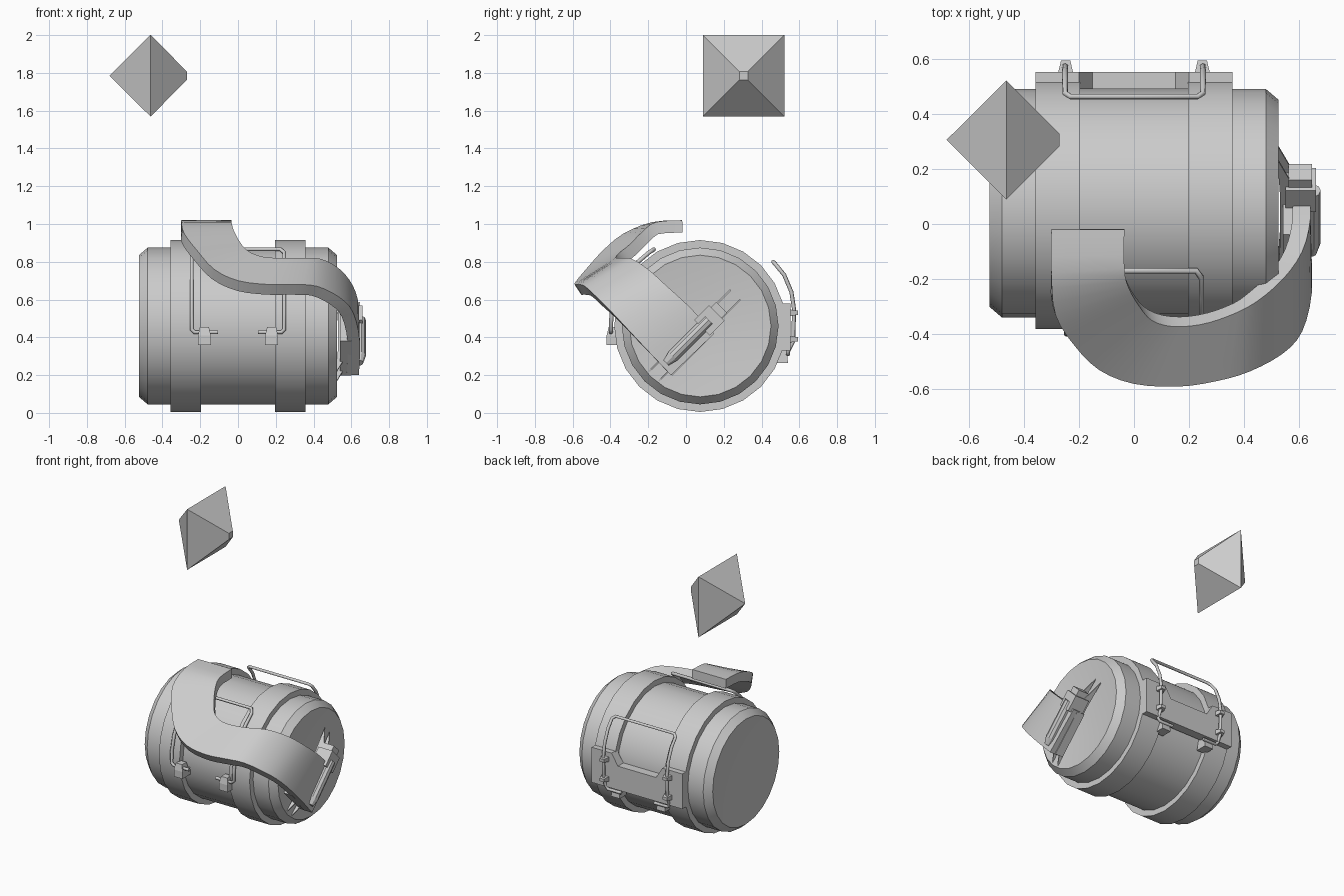
import bpy, bmesh, math
from mathutils import Vector, Matrix

cube = bpy.data.objects.get("Cube")
if cube:
    bpy.data.objects.remove(cube, do_unlink=True)

grey = bpy.data.materials.new("plain grey")
grey.use_nodes = True
colour = (0.6, 0.6, 0.6, 1)
grey.diffuse_color = colour
grey.node_tree.nodes["Principled BSDF"].inputs["Base Color"].default_value = colour

AXIS_Y, AXIS_Z = 0.075, 0.46


def finish(name, bm, smooth=False):
    bmesh.ops.recalc_face_normals(bm, faces=bm.faces)
    mesh = bpy.data.meshes.new(name)
    bm.to_mesh(mesh)
    bm.free()
    obj = bpy.data.objects.new(name, mesh)
    bpy.context.collection.objects.link(obj)
    mesh.materials.append(grey)
    if smooth:
        bpy.ops.object.select_all(action='DESELECT')
        obj.select_set(True)
        bpy.context.view_layer.objects.active = obj
        bpy.ops.object.shade_smooth_by_angle(angle=math.radians(32))
    return obj


def lathe(name, profile, closed=False, sides=24):
    """Turn (x, radius) points around the barrel axis."""
    bm = bmesh.new()
    verts = [bm.verts.new((x, AXIS_Y, AXIS_Z + r)) for x, r in profile]
    edges = [bm.edges.new(p) for p in zip(verts, verts[1:])]
    if closed:
        edges.append(bm.edges.new((verts[-1], verts[0])))
    bmesh.ops.spin(bm, geom=verts + edges, cent=(0, AXIS_Y, AXIS_Z), axis=(1, 0, 0),
                   angle=math.tau, steps=sides, use_duplicate=False)
    bmesh.ops.remove_doubles(bm, verts=bm.verts, dist=0.0005)
    return finish(name, bm, True)


def box(name, low, high, matrix=Matrix(), taper=1):
    """Box between two corners; taper shrinks its top."""
    low, high = Vector(low), Vector(high)
    bm = bmesh.new()
    bmesh.ops.create_cube(bm, size=1)
    for v in bm.verts:
        if v.co.z > 0:
            v.co.x *= taper
            v.co.y *= taper
        v.co = matrix @ ((low + high) / 2 + v.co * (high - low))
    return finish(name, bm)


def prism(name, points, depth):
    """Extrude a flat polygon by a vector."""
    bm = bmesh.new()
    face = bm.faces.new([bm.verts.new(p) for p in points])
    top = bmesh.ops.extrude_face_region(bm, geom=[face])["geom"]
    moved = [g for g in top if isinstance(g, bmesh.types.BMVert)]
    bmesh.ops.translate(bm, verts=moved, vec=depth)
    return finish(name, bm)


def wire(name, points, radius=0.011):
    curve = bpy.data.curves.new(name, 'CURVE')
    curve.dimensions = '3D'
    curve.bevel_depth = radius
    curve.bevel_resolution = 1
    curve.use_fill_caps = True
    spline = curve.splines.new('POLY')
    spline.points.add(len(points) - 1)
    for p, co in zip(spline.points, points):
        p.co = (*co, 1)
    curve.materials.append(grey)
    obj = bpy.data.objects.new(name, curve)
    bpy.context.collection.objects.link(obj)


# Barrel with bevelled rims, dished ends and two raised bands
half = [(0.5, 0), (0.5, 0.165), (0.525, 0.375), (0.478, 0.415)]
lathe("barrel", half + [(-x, r) for x, r in reversed(half)])
for side, name in ((-1, "right_band"), (1, "left_band")):
    a, b = 0.195 * side, 0.357 * side
    lathe(name, [(a, 0.4), (a, 0.455), (b, 0.455), (b, 0.4)], closed=True)

# Floating marker: two pyramids base to base, one with a cut tip
bm = bmesh.new()
rings = []
for x, h in ((-0.68, 0), (-0.463, 0.216), (-0.27, 0.022)):
    corners = [(-h, -h), (h, -h), (h, h), (-h, h)] if h else [(0, 0)]
    rings.append([bm.verts.new((x, 0.305 + y, 1.785 + z)) for y, z in corners])
for i in range(4):
    j = (i + 1) % 4
    bm.faces.new((rings[0][0], rings[1][i], rings[1][j]))
    bm.faces.new((rings[1][i], rings[1][j], rings[2][j], rings[2][i]))
bm.faces.new(rings[2])
finish("floating_marker", bm)

# Twisting strap, given as pairs of lower and upper edge points
stations = [
    ((-.30, -.02, 1.02), (-.035, -.02, 1.02)),
    ((-.30, -.18, 1.01), (-.035, -.16, 1.01)),
    ((-.285, -.33, .95), (-.02, -.23, .96)),
    ((-.217, -.44, .86), (.02, -.30, .89)),
    ((-.126, -.53, .76), (.065, -.35, .85)),
    ((0, -.58, .70), (.14, -.372, .825)),
    ((.16, -.59, .68), (.24, -.365, .82)),
    ((.30, -.57, .68), (.34, -.335, .82)),
    ((.42, -.535, .67), (.44, -.285, .815)),
    ((.54, -.47, .61), (.54, -.20, .76)),
    ((.61, -.39, .53), (.61, -.10, .67)),
    ((.645, -.25, .38), (.64, .02, .56)),
    ((.64, -.08, .20), (.635, .15, .42)),
]


def blend(p, q, r, s, t):
    p, q, r, s = map(Vector, (p, q, r, s))
    return q + (r - p) * t / 2 + (p - q * 2.5 + r * 2 - s / 2) * t * t \
        + (q * 3 - p - r * 3 + s) * t ** 3 / 2


bm = bmesh.new()
last = len(stations) - 1
rows = []
for i in range(last):
    near = [stations[min(max(i + k, 0), last)] for k in (-1, 0, 1, 2)]
    for t in (0, 1 / 3, 2 / 3):
        rows.append([blend(*[n[e] for n in near], t) for e in (0, 1)])
rows.append([Vector(p) for p in stations[last]])
outer, inner = [], []
for i, (low, up) in enumerate(rows):
    along = sum(rows[min(i + 1, len(rows) - 1)], Vector()) - sum(rows[max(i - 1, 0)], Vector())
    inward = along.cross(up - low).normalized() * 0.065
    if i == 0 and inward.z > 0 or i and inward.dot(before) < 0:
        inward = -inward
    before = inward
    outer.append([bm.verts.new(low), bm.verts.new(up)])
    inner.append([bm.verts.new(low + inward), bm.verts.new(up + inward)])
loops = [[o[0], o[1], n[1], n[0]] for o, n in zip(outer, inner)]
for a, b in zip(loops, loops[1:]):
    for k in range(4):
        m = (k + 1) % 4
        bm.faces.new((a[k], a[m], b[m], b[k]))
bm.faces.new(loops[0])
bm.faces.new(loops[-1])
finish("strap", bm, True)

# Clasp on the left end, built in a frame turned halfway between y and z
s = math.sqrt(0.5)
clasp = Matrix(((0, 0, 1, 0), (s, s, 0, 0.04), (-s, s, 0, 0.41), (0, 0, 0, 1)))
box("clasp_plate", (-0.19, -0.23, 0.54), (0.07, 0.08, 0.6), clasp)
box("clasp_block", (-0.055, 0.06, 0.55), (0.06, 0.17, 0.66), clasp)
box("clasp_cap", (-0.04, 0.17, 0.56), (0.04, 0.21, 0.645), clasp)
bm = bmesh.new()
bmesh.ops.create_cone(bm, cap_ends=True, segments=10, radius1=0.034, radius2=0.034, depth=0.27)
bmesh.ops.transform(bm, verts=bm.verts, matrix=clasp @ Matrix.Translation((0, -0.02, 0.643))
                    @ Matrix.Rotation(math.pi / 2, 4, 'X'))
finish("clasp_pin", bm, True)
bm = bmesh.new()
bmesh.ops.create_cone(bm, cap_ends=True, segments=10, radius1=0.034, radius2=0.02, depth=0.05)
bmesh.ops.transform(bm, verts=bm.verts, matrix=clasp @ Matrix.Translation((0, -0.18, 0.643))
                    @ Matrix.Rotation(math.pi / 2, 4, 'X'))
finish("clasp_pin_tip", bm, True)
for v, name in ((-0.036, "front_prong"), (0.036, "back_prong")):
    points = [clasp @ Vector((v, u, x)) for u, x in
              ((-0.31, 0.52), (-0.12, 0.6), (0.12, 0.6), (0.31, 0.52), (0.12, 0.53), (-0.12, 0.53))]
    prism(name, points, clasp.to_3x3() @ Vector((0.008, 0, 0)))


# Wire handles: one side path in (y, z), mirrored across x
def handle(name, path, x, hook):
    side = [(x - hook, *path[0]), (x - 0.015, *path[0])]
    side += [(x, *p) for p in path[:-1]]
    side[2] = (x, path[0][0], path[0][1] + 0.015)
    side.append((x - 0.02, *path[-1]))
    wire(name, side + [(-px, y, z) for px, y, z in reversed(side)])


def around(angle, r=0.474):
    a = math.radians(angle)
    return AXIS_Y - r * math.cos(a), AXIS_Z + r * math.sin(a)


handle("front_handle", [around(a) for a in (-4, 8, 20, 32, 44, 55, 59)], 0.245, 0.14)
handle("back_handle", [(0.54, 0.31), (0.568, 0.38), (0.572, 0.55), (0.558, 0.64),
                       (0.52, 0.73), (0.475, 0.785), (0.462, 0.80)], 0.25, 0.12)

# Back plate with a notched top edge
edge = [(0.357, 0.33), (0.357, 0.58), (0.2, 0.58), (0.15, 0.5)]
outline = edge + [(-x, z) for x, z in reversed(edge)]
prism("back_plate", [(x, 0.49, z) for x, z in outline], (0, 0.062, 0))

# Latches and wire clips on both sides
for sx, side in ((-1, "right"), (1, "left")):
    x = 0.178 * sx
    box("front_latch_" + side, (x - 0.034, -0.42, 0.36), (x + 0.034, -0.33, 0.41))
    box("front_latch_top_" + side, (x - 0.034, -0.42, 0.41), (x + 0.034, -0.35, 0.455), taper=0.7)
    box("back_latch_" + side, (x - 0.034, 0.46, 0.265), (x + 0.034, 0.54, 0.34), taper=0.8)
    x = 0.248 * sx
    for z, level in ((0.53, "upper"), (0.39, "lower")):
        turn = Matrix.Translation((x, 0.545, z)) @ Matrix.Rotation(-math.pi / 2, 4, 'X')
        box(level + "_clip_" + side, (-0.028, -0.018, 0), (0.028, 0.018, 0.048), turn, taper=0.6)
